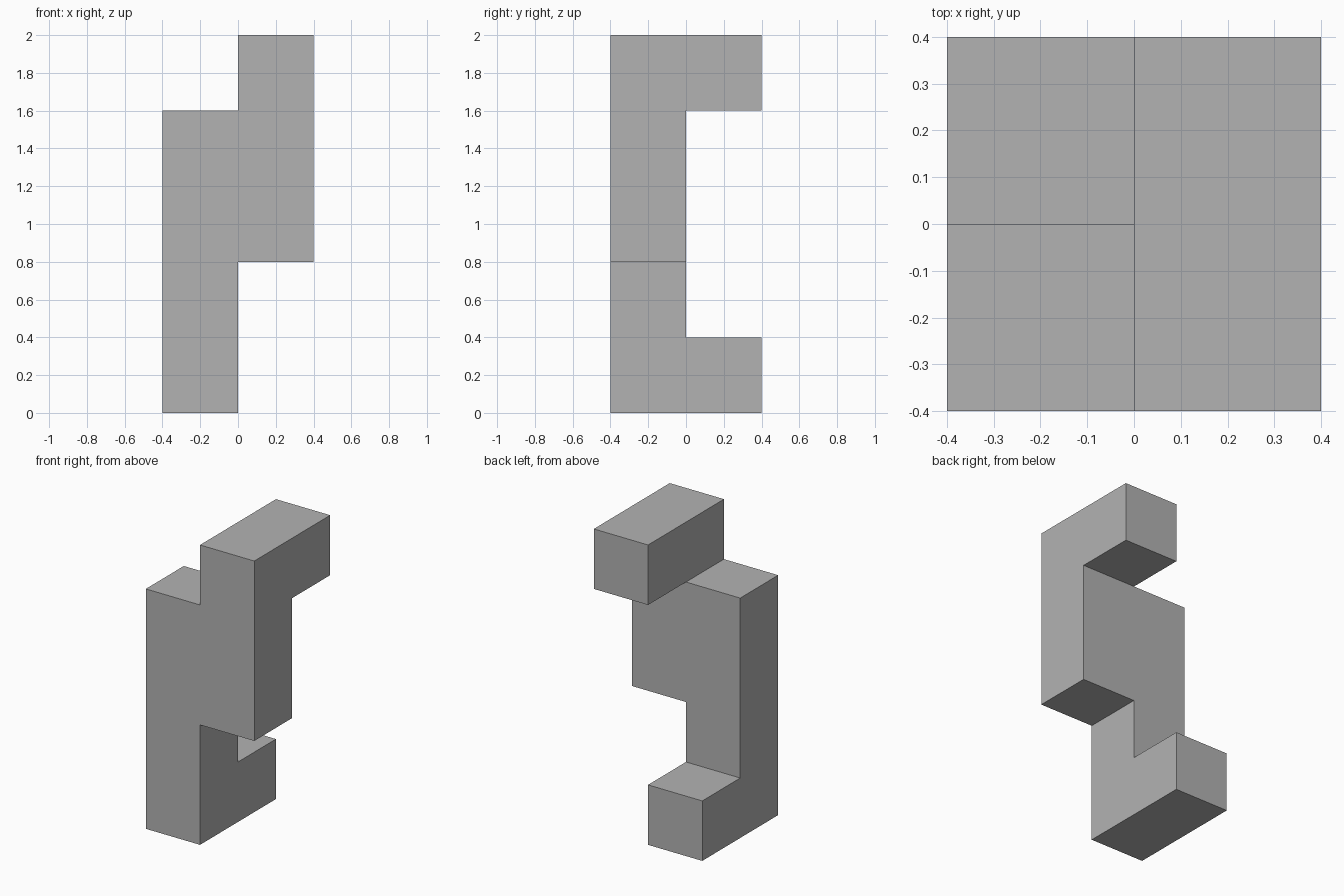
import bpy
import bmesh
from mathutils import Vector

cube = bpy.data.objects.get("Cube")
if cube:
    bpy.data.objects.remove(cube, do_unlink=True)

UNIT = 0.4

# Single flat grey
grey = bpy.data.materials.new("light_grey")
grey.use_nodes = True
color = (0.45, 0.45, 0.45, 1)
grey.diffuse_color = color
grey.node_tree.nodes["Principled BSDF"].inputs["Base Color"].default_value = color

# Unit cells of each limb: column, row from the front, level
right_post = {(-1, -1, k) for k in range(4)}
left_post = {(0, -1, k) for k in range(2, 5)}
foot = {(-1, 0, 0)}
top_arm = {(0, 0, 4)}
cells = right_post | left_post | foot | top_arm

# Keep only the outer faces of the joined cells
bm = bmesh.new()
for cell in sorted(cells):
    centre = Vector(cell) + Vector((0.5, 0.5, 0.5))
    for axis in range(3):
        for sign in (-1, 1):
            n = Vector((0, 0, 0))
            n[axis] = sign
            if tuple(int(c) for c in Vector(cell) + n) in cells:
                continue
            u = Vector((0, 0, 0))
            u[(axis + 1) % 3] = 0.5
            v = n.cross(u)
            mid = centre + n / 2
            corners = (mid - u - v, mid + u - v, mid + u + v, mid - u + v)
            bm.faces.new([bm.verts.new(c * UNIT) for c in corners])

# Weld the shell and merge coplanar faces into clean flat sides
bmesh.ops.remove_doubles(bm, verts=bm.verts, dist=0.001)
bmesh.ops.dissolve_limit(bm, angle_limit=0.01, verts=bm.verts, edges=bm.edges)
bmesh.ops.recalc_face_normals(bm, faces=bm.faces)

mesh = bpy.data.meshes.new("block_piece")
bm.to_mesh(mesh)
bm.free()
mesh.materials.append(grey)
block_piece = bpy.data.objects.new("block_piece", mesh)
bpy.context.collection.objects.link(block_piece)
